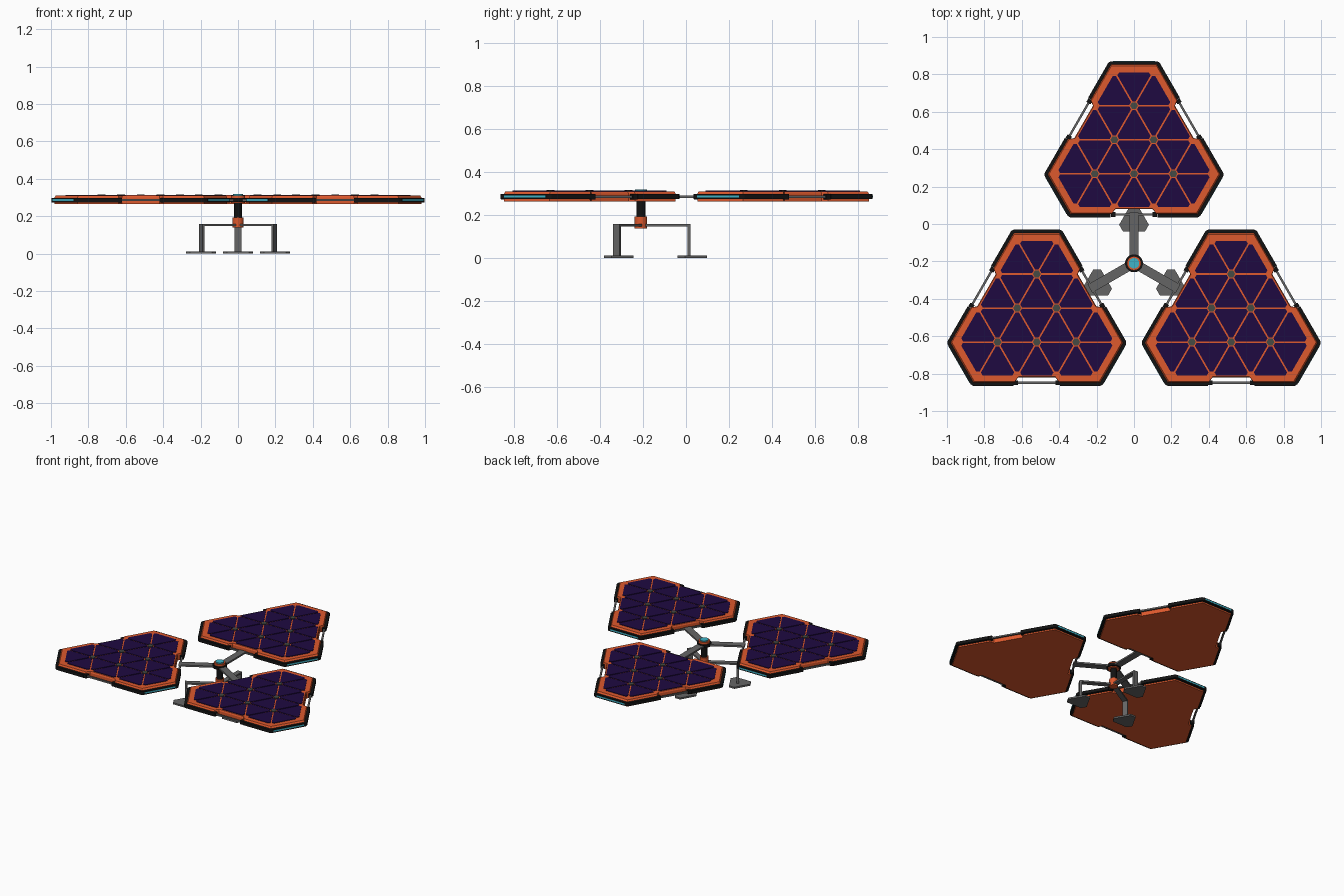
import bpy, bmesh
from math import sin, cos, radians, pi, sqrt
from mathutils import Vector

if "Cube" in bpy.data.objects:
    bpy.data.objects.remove(bpy.data.objects["Cube"])

HUB = Vector((0, -0.21, 0))
DIRS = (90, 210, 330)


def mat(name, rgb):
    m = bpy.data.materials.new(name)
    m.diffuse_color = (*rgb, 1)
    m.use_nodes = True
    m.node_tree.nodes["Principled BSDF"].inputs["Base Color"].default_value = m.diffuse_color
    return m


orange = mat("orange", (0.73, 0.10, 0.026))
black = mat("black", (0.006, 0.006, 0.006))
purple = mat("cell_purple", (0.013, 0.003, 0.053))
cyan = mat("cyan", (0.05, 0.46, 0.58))
steel = mat("steel", (0.13, 0.13, 0.13))
stud_mat = mat("stud_grey", (0.06, 0.07, 0.06))


def prism(bm, pts, z0, z1, top_inset=1.0):
    n = len(pts)
    lo = [bm.verts.new((p[0], p[1], z0)) for p in pts]
    hi = [bm.verts.new((p[0] * top_inset, p[1] * top_inset, z1)) for p in pts]
    bm.faces.new(lo[::-1])
    bm.faces.new(hi)
    for i in range(n):
        j = (i + 1) % n
        bm.faces.new((lo[i], lo[j], hi[j], hi[i]))


def polar(r, t, deg):
    # point r outward and t sideways along direction deg
    a = radians(deg)
    return (r * cos(a) - t * sin(a), r * sin(a) + t * cos(a))


def bar(bm, deg, r0, r1, w, z0, z1):
    prism(bm, [polar(r0, -w, deg), polar(r1, -w, deg), polar(r1, w, deg), polar(r0, w, deg)], z0, z1)


def disc(bm, r, z0, z1, n=24, c=(0, 0), phase=0):
    prism(bm, [(c[0] + r * cos(2 * pi * i / n + phase), c[1] + r * sin(2 * pi * i / n + phase))
               for i in range(n)], z0, z1)


def mesh(name, bm, m):
    bmesh.ops.recalc_face_normals(bm, faces=bm.faces)
    me = bpy.data.meshes.new(name)
    bm.to_mesh(me)
    bm.free()
    me.materials.append(m)
    return me


def place(name, me, loc):
    ob = bpy.data.objects.new(name, me)
    ob.location = loc
    bpy.context.collection.objects.link(ob)
    return ob


def half(a, b):
    # half length of an edge at apothem a whose neighbours lie at apothem b
    return (b - a / 2) / (sqrt(3) / 2)


LONG = (-90, 30, 150)
SHORT = (-30, 90, 210)
parts = []

# orange panel slab, notched in the middle of each long side
bm = bmesh.new()
a, b = 0.337, 0.462
h = half(a, b)
pts = [polar(r, t, d) for d in LONG
       for r, t in ((a, -h), (a, -.12), (.311, -.10), (.311, .10), (a, .12), (a, h))]
prism(bm, pts, 0.264, 0.300)
prism(bm, pts, 0.300, 0.310, 0.985)
parts.append(("panel_slab", mesh("panel_slab", bm, orange)))

# black corner rails wrapping each short side
bm = bmesh.new()
for d in SHORT:
    def path(a, b, cut):
        h, s = half(a, b), half(b, a)
        p = [polar(a, .125, d - 60), polar(a, h - cut, d - 60)]
        p += [polar(b, -s + cut, d), polar(b, s - cut, d)]
        return p + [polar(a, -h + cut, d + 60), polar(a, -.125, d + 60)]
    prism(bm, path(.355, .48, .009) + path(.334, .459, .003)[::-1], 0.274, 0.297)
parts.append(("corner_rails", mesh("corner_rails", bm, black)))

# cyan light strips on the short sides
bm = bmesh.new()
for d in SHORT:
    bar(bm, d, .474, .4815, .112, 0.281, 0.291)
parts.append(("light_strips", mesh("light_strips", bm, cyan)))

# hinge rods and their end clamps in the notches
bm, bc = bmesh.new(), bmesh.new()
for d in LONG:
    bar(bm, d, .333, .345, .12, 0.280, 0.291)
    for s in (-.112, .112):
        p = [polar(r, s + t, d) for r, t in ((.326, -.012), (.352, -.012), (.352, .012), (.326, .012))]
        prism(bc, p, 0.273, 0.298)
parts.append(("hinge_rods", mesh("hinge_rods", bm, steel)))
parts.append(("rod_clamps", mesh("rod_clamps", bc, black)))

# triangular solar cells on a lattice, and hexagonal studs at inner nodes
E = 0.21
bm, bs = bmesh.new(), bmesh.new()
A, B = 5 * E / (2 * sqrt(3)), 7 * E / (2 * sqrt(3))


def inside(p, tol):
    return (all(p.x * cos(radians(d)) + p.y * sin(radians(d)) < A + tol for d in LONG)
            and all(p.x * cos(radians(d)) + p.y * sin(radians(d)) < B + tol for d in SHORT))


def node(i, j):
    return Vector((E * (i + j / 2 - 0.5), -A + E * sqrt(3) / 2 * j))


for j in range(0, 6):
    for i in range(-6, 7):
        if inside(node(i, j), -0.05):
            n = node(i, j)
            disc(bs, 0.021, 0.308, 0.316, 6, n)
        for tri in ((node(i, j), node(i + 1, j), node(i, j + 1)),
                    (node(i + 1, j), node(i + 1, j + 1), node(i, j + 1))):
            if not all(inside(v, 0.01) for v in tri):
                continue
            c = (tri[0] + tri[1] + tri[2]) / 3
            t = [c + (v - c) * 0.93 for v in tri]
            p = []
            for k in range(3):
                p += [t[k].lerp(t[k - 1], 0.09), t[k].lerp(t[(k + 1) % 3], 0.09)]
            prism(bm, p, 0.308, 0.314)
parts.append(("solar_cells", mesh("solar_cells", bm, purple)))
parts.append(("node_studs", mesh("node_studs", bs, stud_mat)))

# three panels around the hub
for k, d in enumerate(DIRS):
    c = polar(0.60, 0, d)
    for name, me in parts:
        place(f"{name}_{k + 1}", me, HUB + Vector((c[0], c[1], 0)))

# upper arms to the panels, lower arms, legs and feet
for k, d in enumerate(DIRS):
    bm = bmesh.new()
    bar(bm, d, 0.03, 0.272, 0.025, 0.279, 0.291)
    place(f"panel_arm_{k + 1}", mesh("panel_arm", bm, steel), HUB)
    bm = bmesh.new()
    bar(bm, d, 0.02, 0.231, 0.018, 0.146, 0.157)
    bar(bm, d, 0.217, 0.231, 0.018, 0.008, 0.150)
    place(f"leg_{k + 1}", mesh("leg", bm, steel), HUB)
    bm = bmesh.new()
    a, b = .058, .080
    h = half(a, b)
    prism(bm, [polar(a, t, e) for e in LONG for t in (-h, h)], 0, 0.012)
    c = polar(0.228, 0, d)
    place(f"foot_{k + 1}", mesh("foot", bm, steel), HUB + Vector((c[0], c[1], 0)))

# central hub stack
for name, r, z0, z1, m in (("hub_base", .029, .138, .192, orange),
                           ("hub_post", .021, .185, .275, black),
                           ("hub_collar", .048, .276, .296, black),
                           ("hub_ring", .038, .270, .310, orange),
                           ("hub_light", .028, .305, .318, cyan)):
    bm = bmesh.new()
    disc(bm, r, z0, z1)
    ob = place(name, mesh(name, bm, m), HUB)
    bpy.context.view_layer.objects.active = ob
    bpy.ops.object.select_all(action='DESELECT')
    ob.select_set(True)
    bpy.ops.object.shade_smooth_by_angle()
